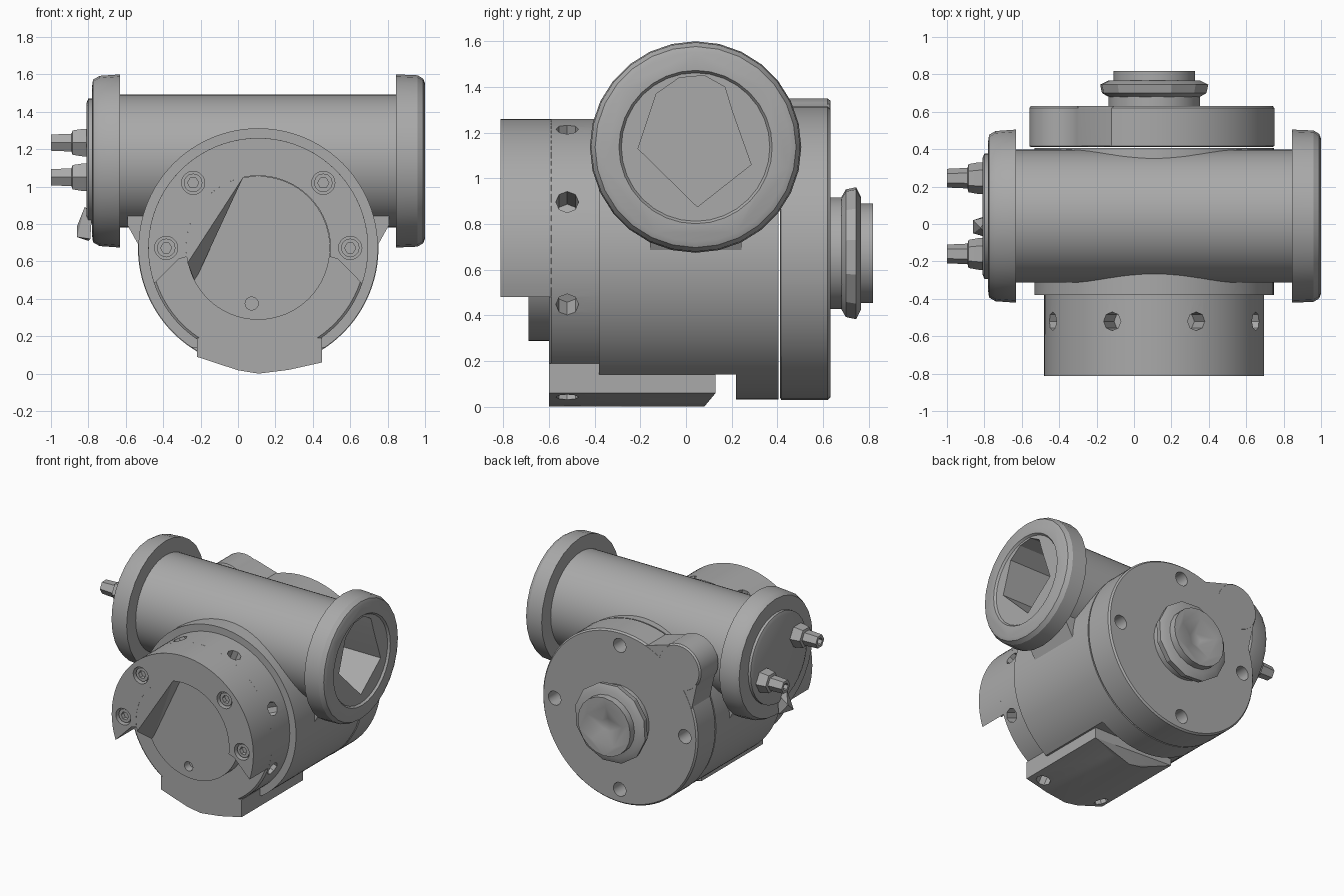
import bpy, bmesh
from math import sin, cos, pi, radians
from mathutils import Vector

if "Cube" in bpy.data.objects:
    bpy.data.objects.remove(bpy.data.objects["Cube"], do_unlink=True)

steel = bpy.data.materials.new("cast_grey")
steel.use_nodes = True
GREY = (0.4, 0.4, 0.4, 1)
steel.diffuse_color = GREY
steel.node_tree.nodes["Principled BSDF"].inputs["Base Color"].default_value = GREY

CX, CZ = 0.108, 0.672      # drum axis, along y
PY, PZ = 0.042, 1.137      # pipe axis, along x


def finish(name, bm):
    bmesh.ops.recalc_face_normals(bm, faces=bm.faces)
    mesh = bpy.data.meshes.new(name)
    bm.to_mesh(mesh)
    bm.free()
    mesh.materials.append(steel)
    ob = bpy.data.objects.new(name, mesh)
    bpy.context.collection.objects.link(ob)
    return ob


def place(axis, t, u, v):
    return (t, u, v) if axis == "x" else (u, t, v)


def loft(name, rings):
    """Skin a list of equal-length rings and cap both ends."""
    bm = bmesh.new()
    rows = [[bm.verts.new(p) for p in ring] for ring in rings]
    n = len(rows[0])
    for a, b in zip(rows, rows[1:]):
        for i in range(n):
            j = (i + 1) % n
            bm.faces.new((a[i], a[j], b[j], b[i]))
    bm.faces.new(rows[0])
    bm.faces.new(rows[-1])
    return finish(name, bm)


def turned(name, axis, u, v, profile, segs=64, phase=0.0):
    return loft(name, [[place(axis, t, u + r * cos(phase + 2 * pi * i / segs),
                              v + r * sin(phase + 2 * pi * i / segs))
                        for i in range(segs)] for t, r in profile])


def prism(name, axis, pts, t0, t1):
    return loft(name, [[place(axis, t, u, v) for u, v in pts] for t in (t0, t1)])


def hull(name, pts):
    bm = bmesh.new()
    for p in pts:
        bm.verts.new(p)
    bmesh.ops.convex_hull(bm, input=bm.verts)
    return finish(name, bm)


def boolean(target, cutters, op="DIFFERENCE"):
    bpy.context.view_layer.objects.active = target
    for c in cutters:
        mod = target.modifiers.new("bool", "BOOLEAN")
        mod.operation, mod.object, mod.solver = op, c, "EXACT"
        bpy.ops.object.modifier_apply(modifier=mod.name)


def discard(cutters):
    for c in cutters:
        bpy.data.objects.remove(c, do_unlink=True)


def polar(r, deg):
    return CX + r * cos(radians(deg)), CZ + r * sin(radians(deg))


# Drum body, flattened underneath, with front neck
body = turned("drum_body", "y", CX, CZ, [(-0.38, 0.64), (0.405, 0.64)], 96)
flat = prism("flat_cutter", "y", [(-0.5, -0.1), (0.7, -0.1), (0.7, 0.14), (-0.5, 0.14)], -0.5, 0.22)
boolean(body, [flat])
discard([flat])
neck = turned("front_neck", "y", CX, CZ, [(-0.6, 0.575), (-0.59, 0.588), (-0.37, 0.588)], 96)

# Foot pad with a shallow curved underside
pad = hull("foot_pad", [(x, y, z) for x, z in
           [(-0.22, 0.19), (0.45, 0.19), (0.45, 0.06), (0.27, 0.02), (0.11, 0.0), (0.0, 0.018), (-0.22, 0.09)]
           for y in (-0.6, 0.08 if z < 0.05 else 0.13)])

# Radial set-screw holes around the neck
holes = []
for k in range(8):
    d = 22.5 + 45 * k
    x, z = polar(0.59, d)
    out = Vector((cos(radians(d)), 0, sin(radians(d))))
    bm = bmesh.new()
    bmesh.ops.create_cone(bm, cap_ends=True, segments=8, radius1=0.05, radius2=0.05, depth=0.3)
    bm.transform(out.to_track_quat("Z", "Y").to_matrix().to_4x4())
    bmesh.ops.translate(bm, verts=bm.verts, vec=(x, -0.52, z))
    holes.append(finish("screw_hole_cutter", bm))
boolean(neck, holes)
boolean(pad, holes[5:7])
discard(holes)

# Cross pipe, end flanges and irregular bore
pipe = turned("cross_pipe", "x", PY, PZ, [(-0.7, 0.355), (0.9, 0.355)], 64)
right_flange = turned("closed_end_flange", "x", PY, PZ,
                      [(-0.78, 0.40), (-0.775, 0.435), (-0.74, 0.455), (-0.63, 0.463)], 28)
left_flange = turned("open_end_flange", "x", PY, PZ,
                     [(0.845, 0.463), (0.96, 0.458), (0.99, 0.44), (1.0, 0.415)], 28)
bore = prism("bore_cutter", "x", [(0.05, 0.875), (0.285, 1.06), (0.2, 1.3), (0.17, 1.4),
             (0.08, 1.45), (-0.03, 1.44), (-0.13, 1.37), (-0.21, 1.13)], -0.6, 1.1)
mouth = turned("mouth_cutter", "x", PY, PZ, [(0.985, 0.325), (1.02, 0.35)], 32)
for part in (pipe, left_flange, body):
    boolean(part, [bore])
boolean(left_flange, [mouth])
discard([bore, mouth])

# Fillet webs where the pipe ends run down into the drum
for name, s in (("left_web", 1), ("right_web", -1)):
    hull(name, [(CX + s * dx, PY + y, z) for y in (-0.2, 0.2) for dx, z in
                ((0.5, 0.85), (0.7, 0.85), (0.70, 0.795), (0.645, 0.74), (0.63, 0.67), (0.5, 0.67))])

# End cap with two hex pegs and a wedge lug
turned("end_cap", "x", PY, PZ, [(-0.81, 0.31), (-0.8, 0.335), (-0.76, 0.335)], 32)
for name, y, z in (("front_peg", -0.16, 1.235), ("rear_peg", 0.245, 1.05)):
    peg = turned(name, "x", y, z, [(-1.0, 0.05), (-0.89, 0.055), (-0.885, 0.075),
                                   (-0.83, 0.085), (-0.78, 0.085)], 6)
    socket = turned("socket_cutter", "x", y, z, [(-1.02, 0.028), (-0.95, 0.028)], 6)
    boolean(peg, [socket])
    discard([socket])
hull("wedge_lug", [(-0.79, -0.07, 0.72), (-0.8, 0.04, 0.71), (-0.86, -0.05, 0.73), (-0.86, 0.02, 0.79),
                   (-0.82, -0.02, 0.89), (-0.78, 0.04, 0.87), (-0.78, -0.07, 0.86)])

# Back cover with a round corner boss and its blending web
cover = turned("back_cover", "y", CX, CZ,
               [(0.412, 0.632), (0.417, 0.643), (0.62, 0.643), (0.632, 0.632)], 96)
boss = turned("boss", "y", -0.385, 1.175, [(0.412, 0.165), (0.417, 0.175), (0.62, 0.175), (0.632, 0.165)], 40)
web = prism("web", "y", [polar(0.62, 108), (-0.3, 1.325), (-0.53, 1.08), polar(0.62, 162)], 0.417, 0.631)
boolean(cover, [boss, web], "UNION")
discard([boss, web])
cuts = [turned("cover_hole_cutter", "y", *polar(0.54, 90 * k), [(0.5, 0.052), (0.7, 0.052)], 20)
        for k in range(4)]
boolean(cover, cuts)
discard(cuts)

# Rear gland: collar, chamfered nut, and end with a faceted socket
turned("gland_collar", "y", CX, CZ, [(0.62, 0.245), (0.69, 0.245)], 32)
turned("gland_nut", "y", CX, CZ, [(0.68, 0.25), (0.70, 0.285), (0.745, 0.295), (0.767, 0.25)], 12, 0.2)
gland = turned("gland_end", "y", CX, CZ, [(0.76, 0.218), (0.818, 0.218)], 20)
socket = turned("gland_socket_cutter", "y", CX, CZ, [(0.775, 0.05), (0.83, 0.185)], 5, 0.4)
boolean(gland, [socket])
discard([socket])

# Horseshoe clamp on the front, with recessed socket bolts
arc = [polar(0.588, -19 + 218 * i / 48) for i in range(49)]
inner = [polar(0.386, 187 - 194 * i / 40) for i in range(41)]
clamp = prism("horseshoe_clamp", "y", arc + [polar(0.43, 188)] + inner + [polar(0.43, -8)], -0.812, -0.59)
bolts = [polar(0.492, d) for d in (0, 45, 135, 180)]
cuts = [turned("bolt_recess_cutter", "y", x, z, [(-0.85, 0.062), (-0.76, 0.062)], 20) for x, z in bolts]
boolean(clamp, cuts)
discard(cuts)
for i, (x, z) in enumerate(bolts):
    bolt = turned(f"clamp_bolt_{i + 1}", "y", x, z, [(-0.795, 0.05), (-0.74, 0.05)], 12)
    hexcut = turned("hex_cutter", "y", x, z, [(-0.82, 0.03), (-0.765, 0.03)], 6)
    boolean(bolt, [hexcut])
    discard([hexcut])

# Centre disc with a small hole, and the sloping fill beside it
disc = turned("centre_disc", "y", CX, CZ, [(-0.69, 0.384), (-0.59, 0.384)], 64)
pin = turned("pin_cutter", "y", 0.073, 0.375, [(-0.75, 0.035), (-0.63, 0.035)], 16)
boolean(disc, [pin])
discard([pin])
rim = [polar(0.386, d) for d in range(102, 196, 6)]
hull("sloping_fill", [(x, -0.811, z) for x, z in rim]
     + [(x, -0.68, z) for x, z in rim + [polar(0.384, 208)]])

# Smooth round surfaces, keep machined edges crisp
bpy.ops.object.select_all(action="DESELECT")
for ob in bpy.context.scene.objects:
    if ob.type == "MESH" and steel.name in ob.data.materials:
        ob.select_set(True)
        bpy.context.view_layer.objects.active = ob
bpy.ops.object.shade_smooth_by_angle(angle=radians(28))
